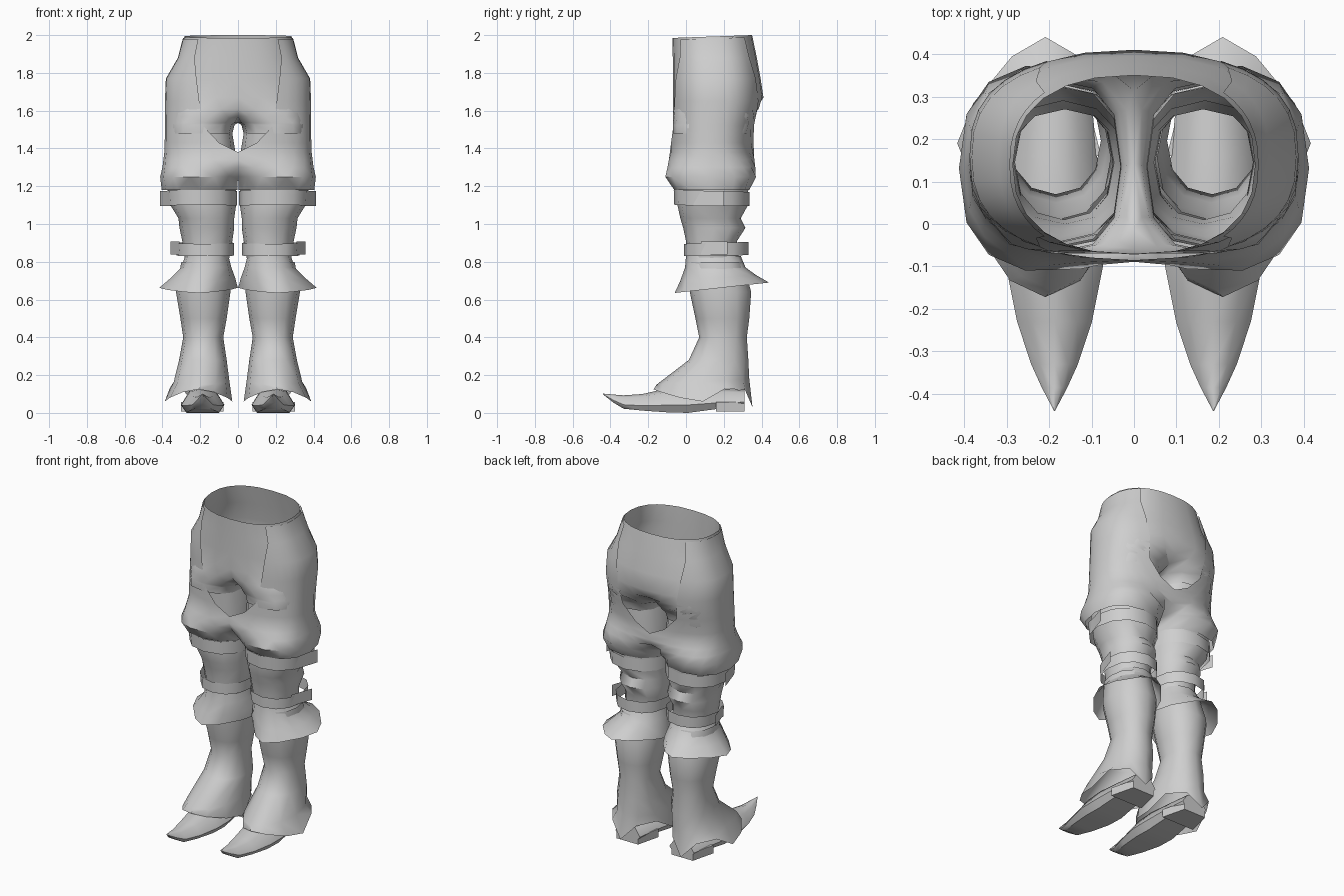
import bpy, bmesh, math

N = 12  # columns around each shell

cloth = bpy.data.materials.new("plain_grey")
cloth.diffuse_color = (0.62, 0.62, 0.62, 1)


def finish(bm, name, angle=50):
    """Weld, orient, smooth and mirror a part across x = 0."""
    bmesh.ops.remove_doubles(bm, verts=bm.verts[:], dist=0.0005)
    bmesh.ops.recalc_face_normals(bm, faces=bm.faces[:])
    mesh = bpy.data.meshes.new(name)
    bm.to_mesh(mesh)
    bm.free()
    mesh.materials.append(cloth)
    ob = bpy.data.objects.new(name, mesh)
    bpy.context.collection.objects.link(ob)
    bpy.ops.object.select_all(action='DESELECT')
    ob.select_set(True)
    bpy.context.view_layer.objects.active = ob
    bpy.ops.object.shade_smooth_by_angle(angle=math.radians(angle))
    mod = ob.modifiers.new("mirror", 'MIRROR')
    mod.use_clip = True
    mod.merge_threshold = 0.0005
    return ob


def spow(v, p):
    return math.copysign(abs(v) ** p, v)


def arc(z, e, cx, rx, yf, yb, p=0.85):
    """Arc from the front edge at x = e, round the outer side, to the back edge."""
    r = max(-1.0, min(1.0, (e - cx) / rx))
    a = math.acos(spow(r, 1 / p))
    cy, ry = (yf + yb) / 2, (yb - yf) / 2
    pts = []
    for i in range(N + 1):
        t = -a + 2 * a * i / N
        y = cy + ry * spow(math.sin(t), p)
        if isinstance(z, list):
            zi = z[i]
        elif isinstance(z, tuple):
            zi = z[0] + (z[1] - z[0]) * (y - yf) / (yb - yf)
        else:
            zi = z
        pts.append((cx + rx * spow(math.cos(t), p), y, zi))
    return pts


def loop(z, x0, x1, yf, yb, p=0.9):
    """Closed ring given by its extents."""
    return arc(z, x0, (x0 + x1) / 2, (x1 - x0) / 2, yf, yb, p)


def loft(name, rows, angle=50):
    bm = bmesh.new()
    vs = [[bm.verts.new(c) for c in row] for row in rows]
    for a, b in zip(vs, vs[1:]):
        for i in range(len(a) - 1):
            bm.faces.new((a[i], a[i + 1], b[i + 1], b[i]))
    return finish(bm, name, angle)


# Pelvis: one body at the waist that splits into two legs at the crotch
loft("pelvis", [arc(*r) for r in (
    ((1.985, 2.0), 0, 0, .285, -.072, .35),
    (1.88, 0, 0, .305, -.07, .375),
    (1.77, 0, 0, .36, -.07, .395),
    (1.67, 0, 0, .365, -.07, .41),
    (1.61, 0, .11, .25, -.07, .385, .8),
    (1.57, 0, .16, .20, -.07, .37, .75),
    (1.535, 0, .18, .18, -.07, .355, .75),
    (1.525, .018, .19, .172, -.07, .35, .75),
    (1.48, .028, .195, .165, -.068, .34, .75))])

# Puffed shorts: open in a U at front and back, joined at the centre below it
loft("puffed_shorts", [arc(*r) for r in (
    ((1.975, 1.99), .21, 0, .292, -.08, .36),
    (1.88, .23, 0, .318, -.082, .385, .8),
    (1.77, .22, 0, .382, -.08, .395, .8),
    (1.65, .205, 0, .387, -.082, .405, .8),
    (1.52, .185, 0, .387, -.082, .375, .8),
    (1.43, .10, 0, .388, -.082, .36, .8),
    (1.38, 0, 0, .39, -.085, .36, .8),
    (1.34, 0, .08, .315, -.092, .364, .8),
    (1.30, 0, .15, .25, -.10, .37, .8),
    (1.25, 0, .20, .212, -.113, .375, .8),
    (1.18, .004, .204, .20, -.062, .335, .85))])

# Stocking leg with creases behind the knee
loft("stocking", [loop(*r) for r in (
    (1.49, .032, .345, -.055, .325, .75),
    (1.37, .012, .35, -.045, .325, .85),
    (1.20, .010, .375, -.045, .33),
    (1.10, .01, .358, -.045, .328),
    (1.03, .02, .315, -.03, .29),
    (.98, .02, .31, -.015, .315),
    (.91, .03, .295, 0, .27),
    (.80, .05, .28, .01, .28))])

# Garter bands above and below the knee
loft("upper_garter", [loop((1.18, 1.17), .006, .385, -.065, .335),
                      loop((1.10, 1.095), .006, .38, -.062, .335)])
loft("lower_garter", [loop((.895, .905), .02, .33, -.01, .33),
                      loop((.83, .835), .022, .325, -.01, .33)])

# Loose strap ends on the outer side
for name, x0, y0, x1, y1, z0, z1 in (
        ("upper_strap_end", .36, .04, .412, .20, 1.095, 1.175),
        ("lower_strap_end", .31, .08, .358, .22, .838, .908)):
    loft(name, [[(x0, y0, z), (x1, y1, z)] for z in (z0, z1)])

# Flared boot cuff with pointed rim
loft("boot_cuff", [loop(*r) for r in (
    (.83, .05, .28, 0, .29),
    (.77, .035, .30, -.005, .315),
    ((.70, .73), .015, .355, -.03, .37, 1.1),
    ((.635, .69), .001, .416, -.06, .44, 1.4))])

# Boot shaft spreading into a scalloped skirt over the shoe
hem = [.06, .08, .11, .125, .11, .08, .06, .13, .12, .03, .12, .13, .06]
loft("boot_shaft", [loop(*r) for r in (
    (.80, .055, .30, .01, .30),
    (.64, .04, .328, .02, .345),
    (.50, .06, .305, .05, .335),
    (.40, .078, .29, .07, .322),
    (.28, .06, .312, .015, .33),
    ((.15, .18), .045, .34, -.155, .335, 1.0),
    (hem, .03, .388, -.172, .352, 1.12))])

# Shoe with a long upturned toe: sections along y (y, half width, bottom, top)
SECTION = ((-.75, 0), (-1, .3), (-.6, .85), (0, 1), (.6, .85), (1, .3), (.75, 0))
bm = bmesh.new()
rings = []
for y, w, z0, z1 in ((-.44, .001, .098, .102), (-.385, .03, .055, .097),
                     (-.33, .055, .022, .093), (-.23, .088, .012, .10),
                     (-.10, .114, .003, .13), (.01, .115, 0, .14),
                     (.16, .10, .02, .13), (.31, .085, .03, .12)):
    rings.append([bm.verts.new((.187 + w * sx, y, z0 + (z1 - z0) * sz))
                  for sx, sz in SECTION])
for a, b in zip(rings, rings[1:]):
    for i in range(7):
        j = (i + 1) % 7
        bm.faces.new((a[i], a[j], b[j], b[i]))
bm.faces.new(rings[0])
bm.faces.new(rings[-1])
finish(bm, "pointed_shoe")

# Heel block, rounded in towards the back
bm = bmesh.new()
bmesh.ops.create_cube(bm, size=1)
for v in bm.verts:
    w = .225 if v.co.y < 0 else .15
    v.co = (.19 + v.co.x * w, .235 + v.co.y * .15, .032 + v.co.z * .05)
finish(bm, "shoe_heel", 30)
